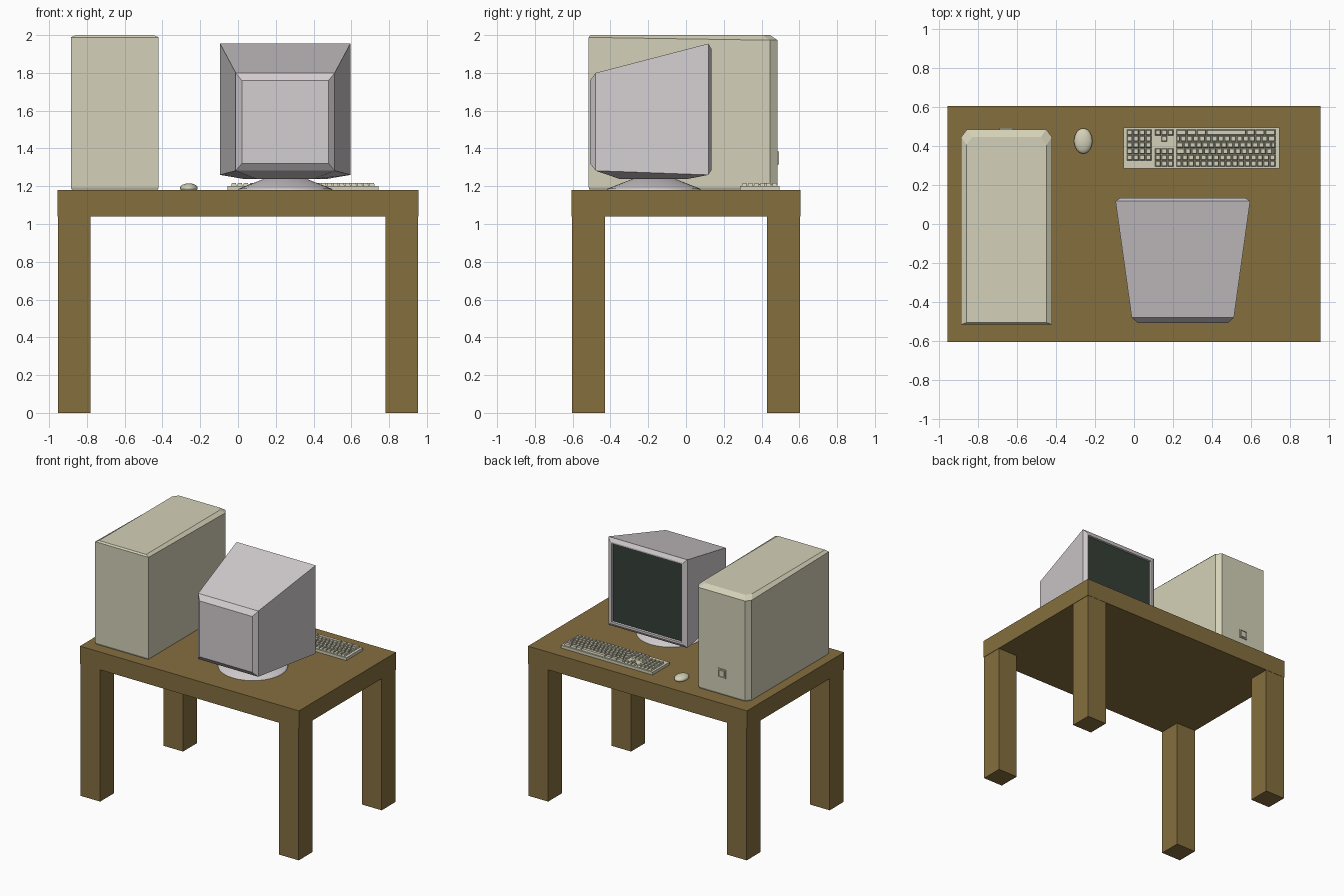
import bpy, bmesh, math

if "Cube" in bpy.data.objects:
    bpy.data.objects.remove(bpy.data.objects["Cube"])


def lin(c):
    c /= 255
    return ((c + 0.055) / 1.055) ** 2.4 if c > 0.04045 else c / 12.92


def material(name, r, g, b):
    m = bpy.data.materials.new(name)
    m.diffuse_color = (lin(r), lin(g), lin(b), 1)
    m.use_nodes = True
    m.node_tree.nodes["Principled BSDF"].inputs["Base Color"].default_value = m.diffuse_color
    return m


WOOD = material("brown wood", 133, 110, 62)
BEIGE = material("beige plastic", 212, 209, 184)
GREY = material("warm grey plastic", 211, 205, 207)
GLASS = material("dark green glass", 53, 63, 55)


def finish(name, bm, *mats, smooth=None):
    bmesh.ops.recalc_face_normals(bm, faces=bm.faces)
    me = bpy.data.meshes.new(name)
    bm.to_mesh(me)
    bm.free()
    ob = bpy.data.objects.new(name, me)
    bpy.context.collection.objects.link(ob)
    for m in mats:
        me.materials.append(m)
    if smooth:
        bpy.context.view_layer.objects.active = ob
        ob.select_set(True)
        bpy.ops.object.shade_smooth_by_angle(angle=math.radians(smooth))
        ob.select_set(False)
    return ob


def loft(bm, rings):
    """Skin a list of equal rings and cap both ends; returns the caps."""
    vs = [[bm.verts.new(p) for p in r] for r in rings]
    n = len(vs[0])
    for a, b in zip(vs, vs[1:]):
        for i in range(n):
            j = (i + 1) % n
            bm.faces.new((a[i], a[j], b[j], b[i]))
    return bm.faces.new(vs[0]), bm.faces.new(vs[-1])


def rect(x0, x1, y0, y1, z):
    return [(x0, y0, z), (x1, y0, z), (x1, y1, z), (x0, y1, z)]


def box(bm, x0, x1, y0, y1, z0, z1, taper=0):
    t = taper
    loft(bm, [rect(x0, x1, y0, y1, z0), rect(x0 + t, x1 - t, y0 + t, y1 - t, z1)])


# Table
bm = bmesh.new()
box(bm, -0.955, 0.955, -0.605, 0.605, 1.04, 1.18)
finish("table_top", bm, WOOD)
for sx, nx in ((-1, "left"), (1, "right")):
    for sy, ny in ((-1, "front"), (1, "back")):
        bm = bmesh.new()
        xs, ys = sorted((sx * 0.78, sx * 0.952)), sorted((sy * 0.43, sy * 0.603))
        box(bm, *xs, *ys, 0, 1.04)
        finish(f"{ny}_{nx}_leg", bm, WOOD)


# Computer case: chamfered front uprights and top edges
def case_ring(inset, yf, yb, zf, zb):
    h, c = 0.2325 - inset, 0.03
    pts = [(h, yb, zb), (h, yf - 0.04, zf), (h - c, yf, zf)]
    pts += [(-x, y, z) for x, y, z in reversed(pts)]
    return [(x - 0.6525, y, z) for x, y, z in pts]


bm = bmesh.new()
loft(bm, [case_ring(0.006, 0.48, -0.51, 1.18, 1.18),
          case_ring(0, 0.485, -0.515, 1.193, 1.193),
          case_ring(0, 0.485, -0.515, 1.973, 1.988),
          case_ring(0.027, 0.445, -0.505, 2.0, 2.0)])
finish("computer_case", bm, BEIGE)

# Power button: raised frame with a sunken key
bm = bmesh.new()
box(bm, -0.69, -0.62, 0.48, 0.492, 1.315, 1.385)
face = max(bm.faces, key=lambda f: f.calc_center_median().y)
bmesh.ops.recalc_face_normals(bm, faces=bm.faces)
bmesh.ops.inset_region(bm, faces=[face], thickness=0.01)
bmesh.ops.inset_region(bm, faces=[face], thickness=0.001, depth=-0.006)
bmesh.ops.inset_region(bm, faces=[face], thickness=0.006)
bmesh.ops.inset_region(bm, faces=[face], thickness=0.001, depth=0.006)
finish("power_button", bm, BEIGE)


# Monitor housing: tapering shell lofted from back to front
def upright(h, z0, z1, y, cx=0.25):
    return [(cx - h, y, z0), (cx + h, y, z0), (cx + h, y, z1), (cx - h, y, z1)]


bm = bmesh.new()
loft(bm, [upright(0.23, 1.32, 1.76, -0.508),
          upright(0.262, 1.282, 1.80, -0.478),
          upright(0.345, 1.26, 1.955, 0.118),
          upright(0.318, 1.285, 1.928, 0.134)])
bmesh.ops.recalc_face_normals(bm, faces=bm.faces)
bm.faces.ensure_lookup_table()
front = max(bm.faces, key=lambda f: f.calc_center_median().y)
under = max((f for f in bm.faces if f.normal.z < -0.9), key=lambda f: f.calc_area())
# sunken screen
bmesh.ops.inset_region(bm, faces=[front], thickness=0.018)
bmesh.ops.inset_region(bm, faces=[front], thickness=0.004, depth=-0.014)
front.material_index = 1
# underside swells down to meet the stand
bmesh.ops.inset_region(bm, faces=[under], thickness=0.17)
for v in under.verts:
    v.co.z = 1.238
finish("monitor", bm, GREY, GLASS)

# Monitor stand
bm = bmesh.new()
N = 32
loft(bm, [[(0.25 + r * math.cos(2 * math.pi * i / N),
            -0.17 + r * math.sin(2 * math.pi * i / N), z) for i in range(N)]
          for r, z in ((0.25, 1.18), (0.245, 1.187), (0.11, 1.24))])
finish("monitor_stand", bm, GREY, smooth=30)

# Keyboard: tray plus tapered keys (user sits on the +y side)
bm = bmesh.new()
box(bm, -0.055, 0.745, 0.285, 0.495, 1.18, 1.202)
finish("keyboard_tray", bm, BEIGE)
bm = bmesh.new()


def key(x0, x1, y0, y1):
    box(bm, x0 + 0.001, x1 - 0.001, y0 + 0.001, y1 - 0.001, 1.2, 1.216, 0.004)


P = 0.032
for row in range(6):
    y0 = 0.293 + row * P
    y1 = y0 + P
    if row < 5:                               # main letter block
        edge = 0.725 - (0, 0, 0.016, 0.024, 0.04)[row]
        if edge < 0.725:
            key(edge, 0.725, y0, y1)
        right = edge
        while right - P > 0.235:
            key(right - P, right, y0, y1)
            right -= P
        key(0.215, right, y0, y1)
    else:                                     # space bar row
        for a, b in ((0.67, 0.725), (0.62, 0.67), (0.575, 0.62), (0.37, 0.575),
                     (0.32, 0.37), (0.27, 0.32), (0.215, 0.27)):
            key(a, b, y0, y1)
    for c in range(3):                        # navigation and arrow keys
        if row < 3 or row == 5 or (row == 4 and c == 1):
            key(0.107 + c * P, 0.107 + (c + 1) * P, y0, y1)
    for c in range(4):                        # number pad
        if row:
            key(-0.038 + c * P, -0.038 + (c + 1) * P, y0, y1)
finish("keyboard_keys", bm, BEIGE)

# Mouse: flattened dome
bm = bmesh.new()
bmesh.ops.create_uvsphere(bm, u_segments=24, v_segments=16, radius=1)
bmesh.ops.bisect_plane(bm, geom=bm.verts[:] + bm.edges[:] + bm.faces[:],
                       plane_co=(0, 0, -0.4), plane_no=(0, 0, -1), clear_outer=True)
bmesh.ops.holes_fill(bm, edges=[e for e in bm.edges if e.is_boundary], sides=0)
for v in bm.verts:
    v.co = (-0.26 + v.co.x * 0.047, 0.425 + v.co.y * 0.065, 1.19 + v.co.z * 0.025)
finish("mouse", bm, BEIGE, smooth=40)
